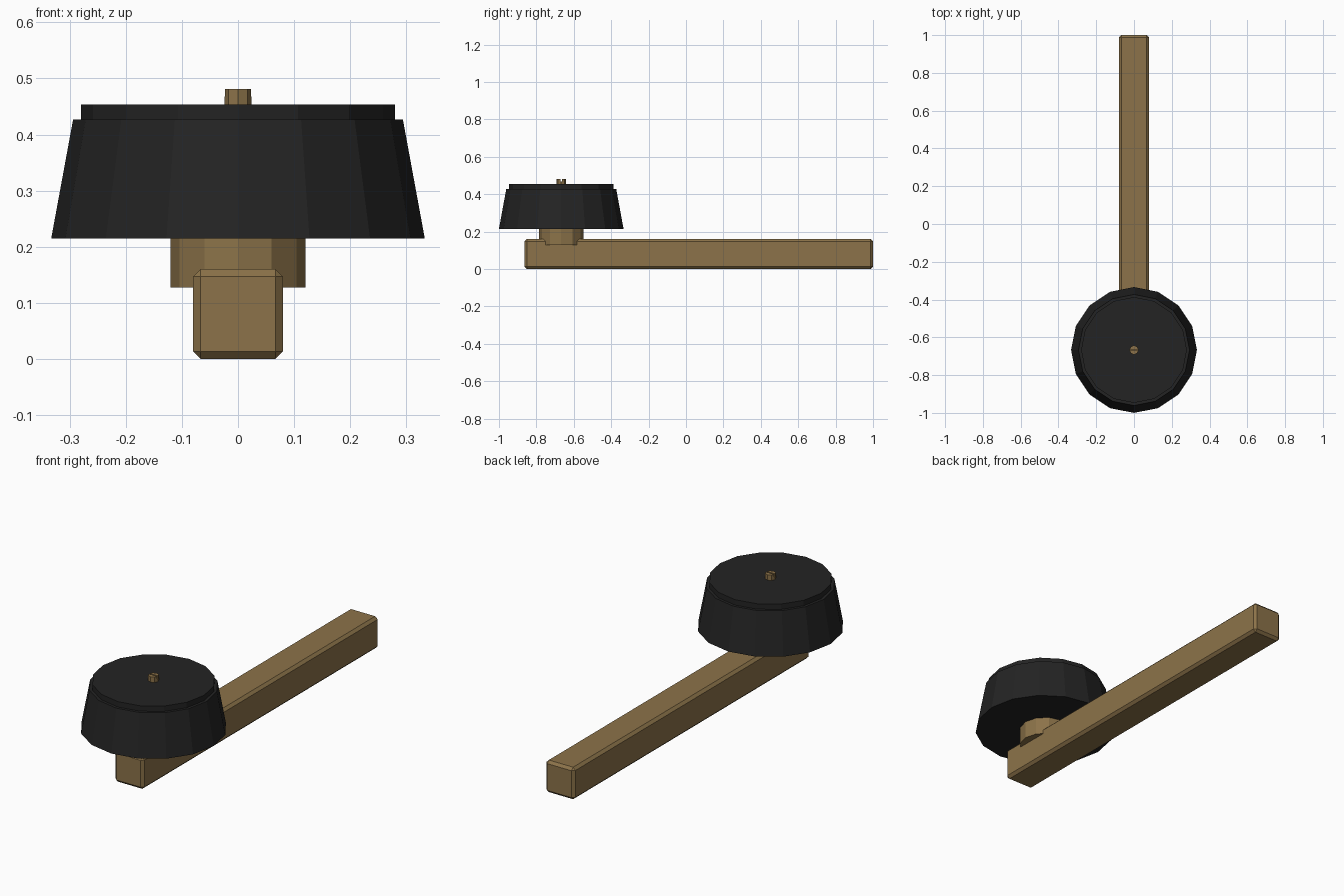
import bpy, bmesh, math
from mathutils import Matrix

if "Cube" in bpy.data.objects:
    bpy.data.objects.remove(bpy.data.objects["Cube"])


def material(name, rgb):
    m = bpy.data.materials.new(name)
    m.diffuse_color = (*rgb, 1)
    m.use_nodes = True
    m.node_tree.nodes["Principled BSDF"].inputs["Base Color"].default_value = m.diffuse_color
    return m


brass = material("brass brown", (0.262, 0.171, 0.067))
black = material("matte black", (0.017, 0.017, 0.017))


def add_object(name, bm, mat):
    bmesh.ops.recalc_face_normals(bm, faces=bm.faces)
    mesh = bpy.data.meshes.new(name)
    bm.to_mesh(mesh)
    bm.free()
    ob = bpy.data.objects.new(name, mesh)
    bpy.context.collection.objects.link(ob)
    if mat:
        mesh.materials.append(mat)
    return ob


def box(name, size, centre, mat=None):
    bm = bmesh.new()
    bmesh.ops.create_cube(bm, size=1, matrix=Matrix.Translation(centre) @ Matrix.Diagonal((*size, 1)))
    return add_object(name, bm, mat)


def lathe(name, profile, sides, mat):
    """Closed, faceted solid of revolution about the knob axis; profile is (radius, z)."""
    bm = bmesh.new()
    rings = [[bm.verts.new((r * math.cos(math.tau * i / sides),
                            AXIS_Y + r * math.sin(math.tau * i / sides), z))
              for i in range(sides)] for r, z in profile]
    for a, b in zip(rings, rings[1:]):
        for i in range(sides):
            j = (i + 1) % sides
            bm.faces.new((a[i], a[j], b[j], b[i]))
    bm.faces.new(rings[0])
    bm.faces.new(rings[-1])
    return add_object(name, bm, mat)


AXIS_Y = -0.667

# long bar with chamfered edges
bar = box("bar", (0.16, 1.864, 0.16), (0, 0.068, 0.08), brass)
bevel = bar.modifiers.new("chamfer", 'BEVEL')
bevel.width = 0.013
bevel.segments = 1

# hub, tapered knob with a stepped top
lathe("hub", [(0.12, 0.127), (0.12, 0.22)], 12, brass)
lathe("knob", [(0.333, 0.215), (0.294, 0.427), (0.28, 0.427), (0.28, 0.454)], 16, black)

# slotted screw on top
screw = lathe("screw", [(0.0245, 0.44), (0.0245, 0.481)], 8, brass)
cutter = box("slot_cutter", (0.1, 0.007, 0.03), (0, AXIS_Y, 0.483))
cutter.hide_render = True
cutter.hide_set(True)
slot = screw.modifiers.new("slot", 'BOOLEAN')
slot.operation = 'DIFFERENCE'
slot.solver = 'EXACT'
slot.object = cutter
